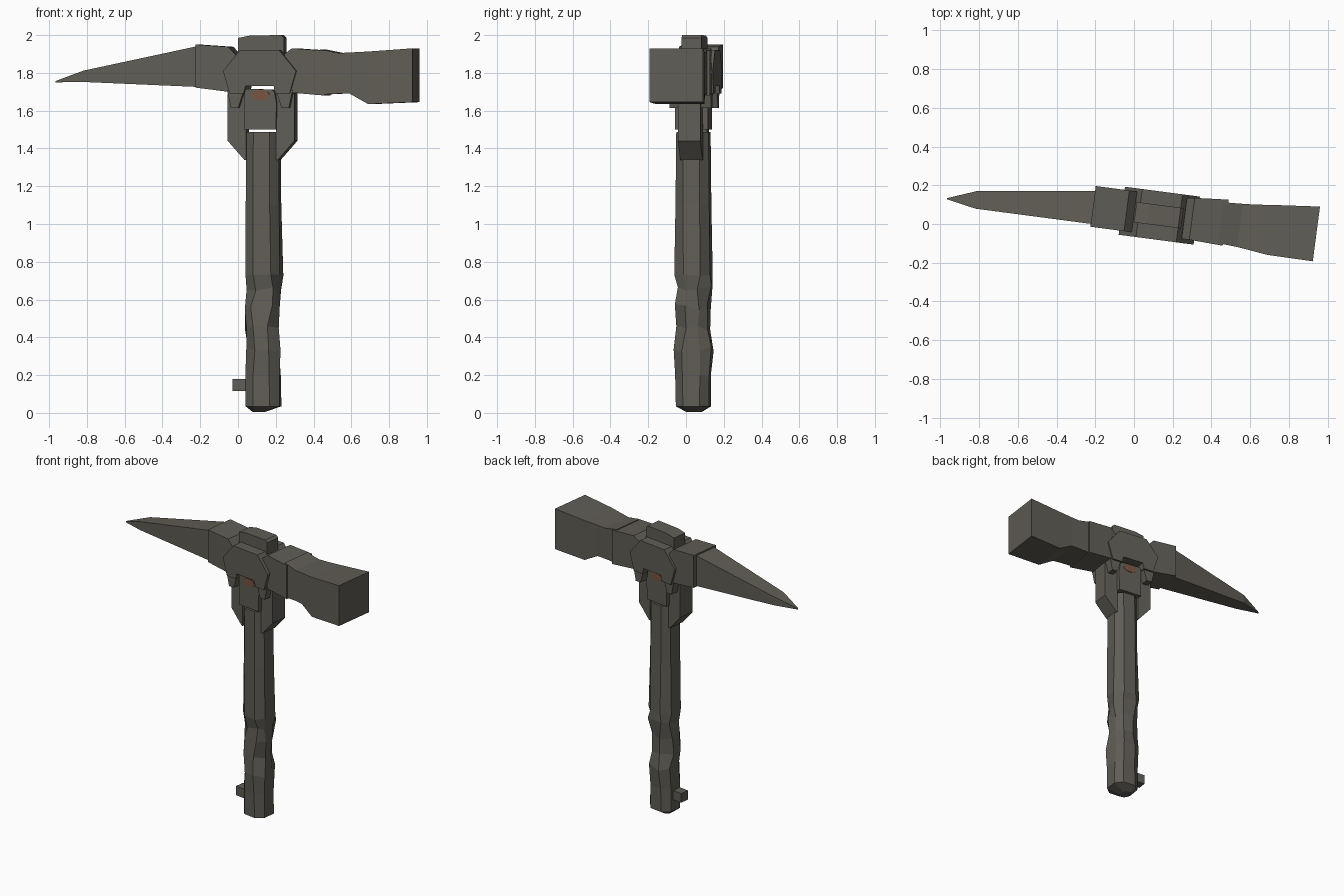
import bpy, bmesh, math, random
from mathutils import Matrix, Vector

random.seed(4)
# Everything is built around the handle axis, then yawed a little
FRAME = Matrix.Translation((0.13, 0.04, 0)) @ Matrix.Rotation(math.radians(-7.5), 4, 'Z')


def material(name, rgb):
    m = bpy.data.materials.new(name)
    m.diffuse_color = (*rgb, 1)
    return m


STONE = material("olive grey", (0.118, 0.110, 0.092))
BROWN = material("rust brown", (0.19, 0.088, 0.052))


def loft(name, rings, mat=STONE):
    """Skin a list of equal-length point rings and cap both ends."""
    bm = bmesh.new()
    vr = [[bm.verts.new(FRAME @ Vector(p)) for p in r] for r in rings]
    n = len(vr[0])
    for a, b in zip(vr, vr[1:]):
        for i in range(n):
            j = (i + 1) % n
            bm.faces.new((a[i], a[j], b[j], b[i]))
    bm.faces.new(vr[0])
    bm.faces.new(vr[-1])
    bmesh.ops.recalc_face_normals(bm, faces=bm.faces)
    me = bpy.data.meshes.new(name)
    bm.to_mesh(me)
    bm.free()
    me.materials.append(mat)
    ob = bpy.data.objects.new(name, me)
    bpy.context.collection.objects.link(ob)
    return ob


def bar(name, sections):
    """Rectangular sections along the head: u, z low, z high, v low, v high."""
    return loft(name, [[(u, a, z0), (u, b, z0), (u, b, z1), (u, a, z1)]
                       for u, z0, z1, a, b in sections])


def slab(name, profile, v0, v1, mat=STONE):
    """Extrude an x-z outline from v0 to v1."""
    return loft(name, [[(x, v, z) for x, z in profile] for v in (v0, v1)], mat)


# Pick spike
bar("pick_spike", [(-0.32, 1.725, 1.945, -0.085, 0.09),
                   (-0.945, 1.752, 1.812, -0.085, 0.008),
                   (-1.098, 1.750, 1.757, -0.056, -0.050)])
# Hammer head
bar("hammer_head", [(0.32, 1.685, 1.925, -0.098, 0.115),
                    (0.42, 1.69, 1.905, -0.105, 0.12),
                    (0.48, 1.69, 1.908, -0.112, 0.124),
                    (0.58, 1.635, 1.913, -0.125, 0.135),
                    (0.817, 1.645, 1.93, -0.127, 0.158)])
# Collars on each side of the centre block
bar("pick_collar", [(-0.345, 1.722, 1.95, -0.10, 0.112),
                    (-0.17, 1.70, 1.938, -0.10, 0.112),
                    (-0.13, 1.70, 1.895, -0.10, 0.112)])
bar("hammer_collar", [(0.13, 1.70, 1.90, -0.10, 0.112),
                      (0.17, 1.695, 1.93, -0.10, 0.118),
                      (0.345, 1.68, 1.918, -0.108, 0.132)])
# Octagonal centre block arching over the handle
half = [(0.105, 1.92), (0.195, 1.81), (0.16, 1.69), (0.085, 1.69), (0.075, 1.73)]
arch = half + [(-x, z) for x, z in reversed(half)]
slab("centre_block", arch, -0.122, 0.128)

for s, side in ((-1, "left"), (1, "right")):
    # Small claw feet below the block
    slab(side + "_claw", [(s * x, z) for x, z in
         ((0.085, 1.71), (0.175, 1.71), (0.155, 1.615), (0.115, 1.615))], -0.108, 0.115)
    # Angled side brackets
    slab(side + "_bracket", [(s * x, z) for x, z in
         ((0.08, 1.69), (0.178, 1.69), (0.178, 1.44), (0.09, 1.34), (0.08, 1.34))],
         -0.06, 0.06)

# Cap on top of the block
slab("top_cap", [(-0.125, 1.90), (0.12, 1.90), (0.12, 1.985), (0.105, 2.0),
                 (-0.06, 1.998), (-0.125, 1.985)], -0.048, 0.058)

# Tongue inside the arch with rust patches front and back
slab("tongue", [(-0.086, 1.50), (0.082, 1.50), (0.086, 1.64), (0.075, 1.70),
                (0.06, 1.712), (-0.086, 1.715)], -0.088, 0.088)
for v, side in ((-0.091, "front"), (0.087, "back")):
    slab(side + "_rust_patch", [(0.05 * math.cos(t), 1.682 + 0.027 * math.sin(t))
         for t in (i * math.pi / 6 for i in range(12))], v, v + 0.004, BROWN)

# Handle: chamfered square rings, uneven around the grip
rings = []
for z, hx, hy, jit in ((0.005, 0.03, 0.04, 0), (0.035, 0.09, 0.088, 0),
                       (0.2, 0.09, 0.09, 0.004), (0.34, 0.085, 0.09, 0.014),
                       (0.45, 0.088, 0.088, 0.016), (0.56, 0.086, 0.088, 0.018),
                       (0.66, 0.090, 0.09, 0.016), (0.73, 0.094, 0.092, 0.006),
                       (1.1, 0.089, 0.09, 0), (1.488, 0.086, 0.086, 0)):
    k = 0.5
    cx = -0.02 if z < 0.01 else 0.005
    corner = [(1, k), (k, 1), (-k, 1), (-1, k), (-1, -k), (-k, -1), (k, -1), (1, -k)]
    rings.append([(cx + hx * a + random.uniform(-jit, jit),
                   hy * b + random.uniform(-jit, jit),
                   z + random.uniform(-jit, jit)) for a, b in corner])
loft("handle", rings)

# Small peg near the handle foot
slab("peg", [(-0.155, 0.115), (-0.08, 0.115), (-0.08, 0.18), (-0.155, 0.18)], -0.04, 0.025)
